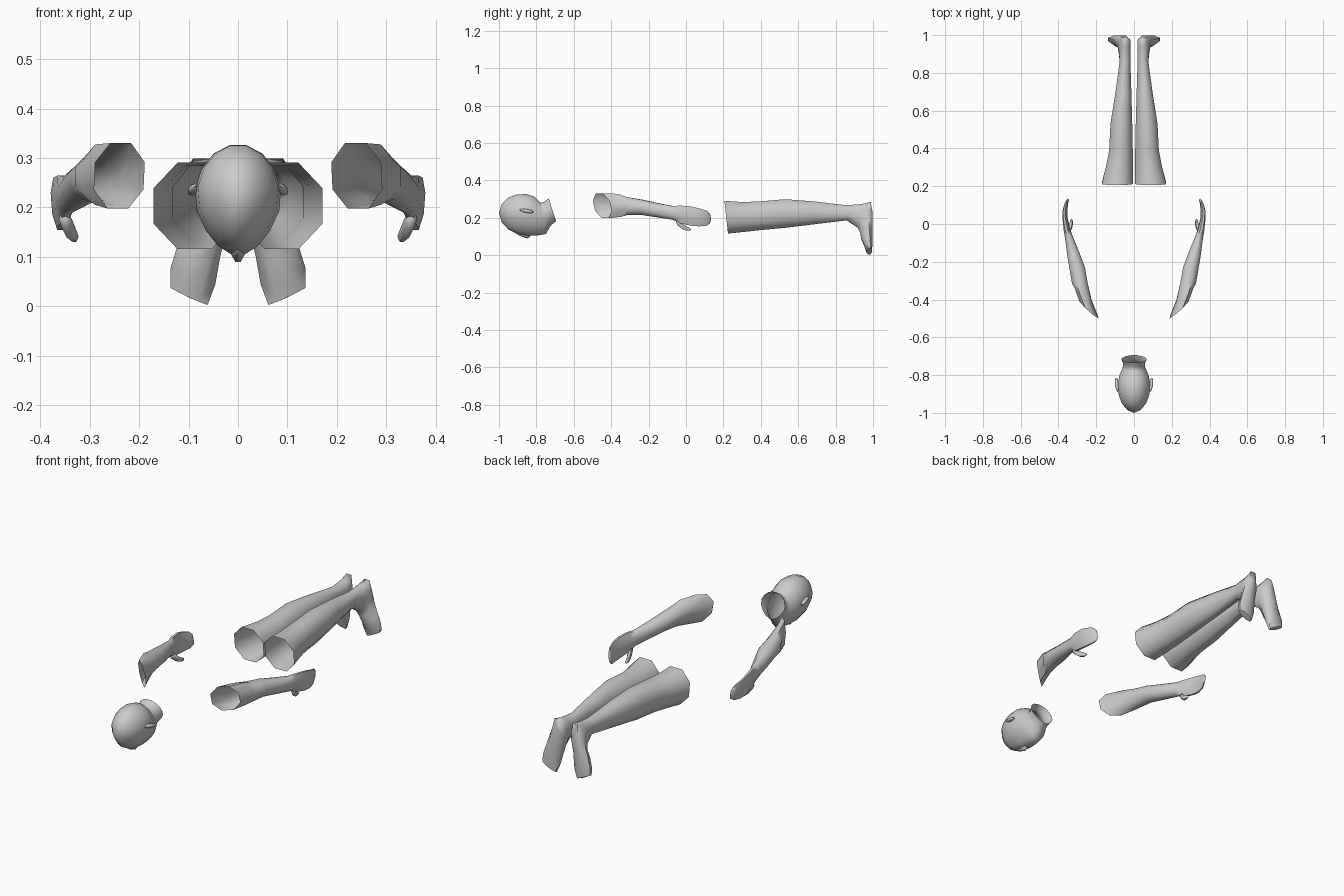
import bpy, bmesh, math
from mathutils import Vector, Matrix


def loft(name, rings, n=8, start=None, end=None, taper=0.0, mirror=False, angle=60):
    """Skin rings (y, x0, x1, z0, z1, y slope across x, y slope across z, z slope across x, x slope across z).
    start / end: optional pole points that close the tube."""
    bm = bmesh.new()
    loops = []
    k = 0.5 * (1 + 1 / math.cos(math.pi / n))
    for r in rings:
        y, x0, x1, z0, z1, yx, yz, zx, xz = tuple(r) + (0,) * (9 - len(r))
        loop = []
        for i in range(n):
            a = 2 * math.pi * (i + 0.5) / n - math.pi / 2
            c, s = math.cos(a), math.sin(a)
            w = 1 - taper * max(0, -s)
            loop.append(bm.verts.new((
                (x0 + x1) / 2 + k * ((x1 - x0) / 2 * c * w + xz * s),
                y + k * (yx * c + yz * s),
                (z0 + z1) / 2 + k * ((z1 - z0) / 2 * s + zx * c))))
        loops.append(loop)
    for a, b in zip(loops, loops[1:]):
        for i in range(n):
            j = (i + 1) % n
            bm.faces.new((a[i], a[j], b[j], b[i]))
    for pole, loop in ((start, loops[0]), (end, loops[-1])):
        if pole:
            v = bm.verts.new(pole)
            for i in range(n):
                bm.faces.new((v, loop[i], loop[(i + 1) % n]))
    bmesh.ops.recalc_face_normals(bm, faces=bm.faces)
    return finish(name, bm, mirror, angle)


def finish(name, bm, mirror=False, angle=60):
    me = bpy.data.meshes.new(name)
    bm.to_mesh(me)
    bm.free()
    ob = bpy.data.objects.new(name, me)
    bpy.context.collection.objects.link(ob)
    bpy.ops.object.select_all(action='DESELECT')
    ob.select_set(True)
    bpy.context.view_layer.objects.active = ob
    bpy.ops.object.shade_smooth_by_angle(angle=math.radians(angle))
    if mirror:
        m = ob.modifiers.new("Mirror", 'MIRROR')
        m.use_mirror_merge = False
    return ob


# Head, face down, with open flared neck
loft("head", [
    (-0.985, -0.035, 0.035, 0.175, 0.275),
    (-0.95, -0.065, 0.065, 0.137, 0.308),
    (-0.905, -0.082, 0.082, 0.113, 0.326),
    (-0.85, -0.088, 0.088, 0.104, 0.327),
    (-0.80, -0.078, 0.078, 0.105, 0.312, 0, -0.008),
    (-0.765, -0.064, 0.064, 0.112, 0.285, 0, -0.016),
    (-0.750, -0.058, 0.058, 0.150, 0.280, 0, -0.022),
    (-0.735, -0.058, 0.058, 0.165, 0.288, 0, -0.020),
    (-0.714, -0.068, 0.068, 0.180, 0.303, 0, -0.020),
], n=16, start=(0, -1.0, 0.225), taper=0.22)

# Nose
loft("nose", [
    (-0.895, -0.006, 0.006, 0.105, 0.125),
    (-0.85, -0.015, 0.015, 0.088, 0.13),
    (-0.835, -0.013, 0.013, 0.096, 0.13),
], n=6, start=(0, -0.91, 0.118), end=(0, -0.828, 0.115), taper=0.4)

# Ears
bm = bmesh.new()
bmesh.ops.create_uvsphere(
    bm, u_segments=8, v_segments=6, radius=1,
    matrix=Matrix.Translation((0.09, -0.852, 0.236))
    @ Matrix.Rotation(math.radians(-11), 4, 'X')
    @ Matrix.Rotation(math.radians(-8), 4, 'Z')
    @ Matrix.Diagonal((0.011, 0.039, 0.010, 1)))
finish("ear", bm, mirror=True)

# Forearm and flat hand, open at the upper end
loft("arm", [
    (-0.448, 0.188, 0.292, 0.195, 0.333, 0.046, -0.016, 0, -0.003),
    (-0.37, 0.222, 0.318, 0.203, 0.330, 0.040, -0.010),
    (-0.315, 0.243, 0.330, 0.212, 0.312, 0.0, 0),
    (-0.24, 0.258, 0.341, 0.214, 0.299, -0.01),
    (-0.16, 0.288, 0.354, 0.202, 0.281, -0.01),
    (-0.07, 0.323, 0.366, 0.188, 0.264, -0.005),
    (-0.03, 0.338, 0.372, 0.168, 0.267, 0, 0, 0, 0.003),
    (0.03, 0.352, 0.378, 0.155, 0.262, 0, 0, 0, 0.004),
    (0.07, 0.355, 0.377, 0.152, 0.252, 0, 0, 0, 0.005),
    (0.11, 0.350, 0.366, 0.155, 0.240, 0, 0, 0, 0.005),
    (0.128, 0.345, 0.357, 0.168, 0.222, 0, 0, 0, 0.004),
], end=(0.351, 0.135, 0.195), mirror=True)

# Thumb
loft("thumb", [
    (-0.045, 0.338, 0.362, 0.158, 0.195),
    (-0.02, 0.328, 0.352, 0.138, 0.170),
    (0.005, 0.323, 0.340, 0.130, 0.152),
    (0.022, 0.326, 0.336, 0.130, 0.144),
], n=6, start=(0.35, -0.055, 0.18), end=(0.331, 0.028, 0.138), mirror=True)

# Leg and foot, open at the thigh, toes pointing down
loft("leg", [
    (0.215, 0.002, 0.174, 0.112, 0.294, 0, -0.010),
    (0.30, 0.003, 0.152, 0.120, 0.287),
    (0.39, 0.004, 0.134, 0.130, 0.290),
    (0.53, 0.007, 0.127, 0.143, 0.302),
    (0.69, 0.012, 0.101, 0.163, 0.289),
    (0.86, 0.018, 0.077, 0.185, 0.268),
    (0.915, 0.016, 0.082, 0.165, 0.276, 0, 0.03),
    (0.952, 0.016, 0.088, 0.145, 0.288, 0, 0.037),
    (0.964, 0.020, 0.098, 0.118, 0.235, 0, 0.034),
    (0.967, 0.034, 0.118, 0.085, 0.160, 0, 0.031, 0.005),
    (0.976, 0.044, 0.138, 0.048, 0.075, 0, 0.022, 0.012),
    (0.980, 0.060, 0.138, 0.018, 0.024, 0, 0.015, 0.018),
], end=(0.098, 0.982, 0.017), mirror=True)
